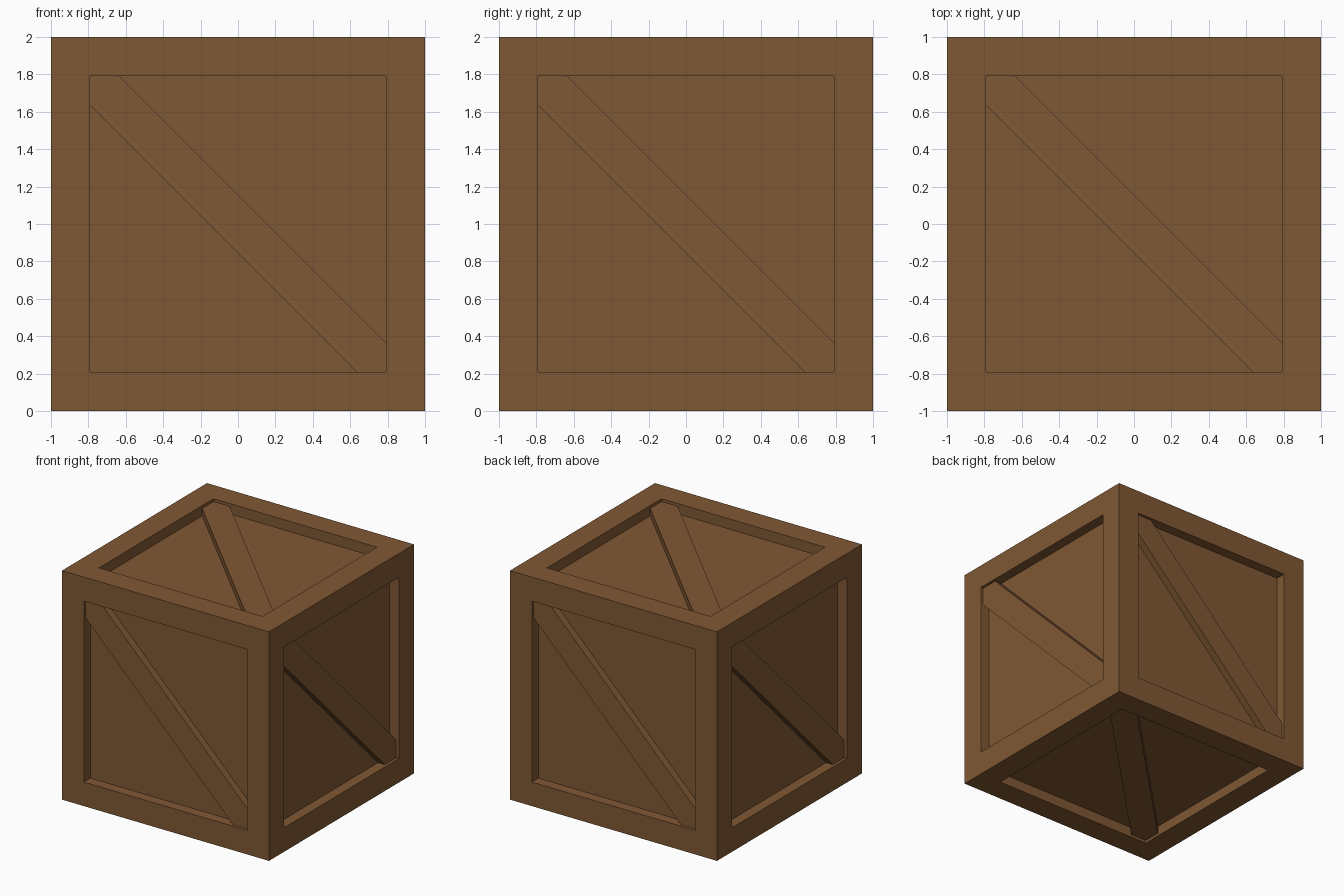
import bpy, bmesh
from mathutils import Vector, Matrix

if "Cube" in bpy.data.objects:
    bpy.data.objects.remove(bpy.data.objects["Cube"])

HALF = 1.0        # half the crate size
BORDER = 0.21     # frame width
PANEL = 0.09      # panel recess depth
BRACE = 0.025     # brace recess depth

wood = bpy.data.materials.new("brown wood")
wood.diffuse_color = (0.216, 0.098, 0.034, 1)
wood.use_nodes = True
wood.node_tree.nodes["Principled BSDF"].inputs["Base Color"].default_value = wood.diffuse_color


def make_object(name, bm):
    bmesh.ops.recalc_face_normals(bm, faces=bm.faces)
    mesh = bpy.data.meshes.new(name)
    bm.to_mesh(mesh)
    bm.free()
    mesh.materials.append(wood)
    obj = bpy.data.objects.new(name, mesh)
    bpy.context.collection.objects.link(obj)
    return obj


# Crate box: cube with a raised frame around a sunken panel on every side
bm = bmesh.new()
bmesh.ops.create_cube(bm, size=2 * HALF)
panels = list(bm.faces)
bmesh.ops.inset_individual(bm, faces=panels, thickness=BORDER, use_even_offset=True)
for face in panels:
    normal = face.normal.copy()
    new = bmesh.ops.extrude_discrete_faces(bm, faces=[face])["faces"][0]
    bmesh.ops.translate(bm, verts=new.verts, vec=-normal * PANEL)
bmesh.ops.translate(bm, verts=bm.verts, vec=(0, 0, HALF))
make_object("crate_frame", bm)

# Diagonal braces: a six-sided plank running corner to corner in each opening
a = HALF - BORDER
b = a - 0.157
outline = [(-a, a), (-a, b), (b, -a), (a, -a), (a, -b), (-b, a)]
sides = {  # outward direction, up direction
    "front": ((0, -1, 0), (0, 0, 1)),
    "back": ((0, 1, 0), (0, 0, 1)),
    "right": ((1, 0, 0), (0, 0, 1)),
    "left": ((-1, 0, 0), (0, 0, 1)),
    "top": ((0, 0, 1), (0, 1, 0)),
    "bottom": ((0, 0, -1), (0, -1, 0)),
}
for side, (out, up) in sides.items():
    out, up = Vector(out), Vector(up)
    turn = Matrix((up.cross(out), up, out)).transposed().to_4x4()
    bm = bmesh.new()
    base = bm.faces.new([bm.verts.new((u, v, HALF - PANEL)) for u, v in outline])
    ext = bmesh.ops.extrude_face_region(bm, geom=[base], use_keep_orig=True)["geom"]
    bmesh.ops.translate(bm, verts=[g for g in ext if isinstance(g, bmesh.types.BMVert)],
                        vec=(0, 0, PANEL - BRACE))
    bmesh.ops.delete(bm, geom=[base], context="FACES_ONLY")  # hidden against the panel
    bm.transform(Matrix.Translation((0, 0, HALF)) @ turn)
    make_object(side + "_brace", bm)
